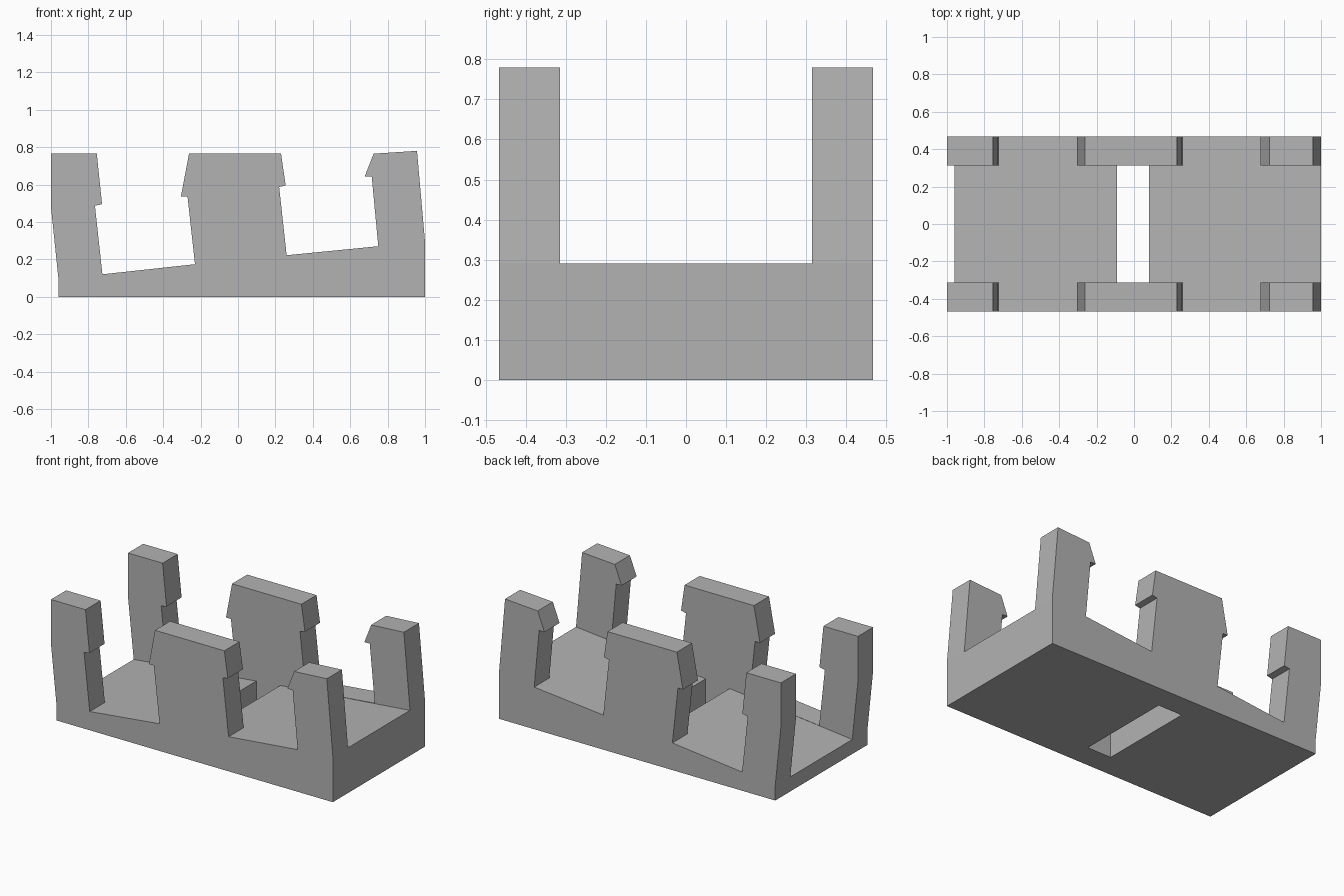
import bpy
import bmesh

default = bpy.data.objects.get("Cube")
if default:
    bpy.data.objects.remove(default, do_unlink=True)

grey = bpy.data.materials.new("plain grey")
grey.use_nodes = True
colour = (0.45, 0.45, 0.45, 1)
grey.diffuse_color = colour
grey.node_tree.nodes["Principled BSDF"].inputs["Base Color"].default_value = colour


def extrude_profile(name, profile, half_width):
    """Extrude an x-z outline along y, centred on y = 0."""
    bm = bmesh.new()
    face = bm.faces.new([bm.verts.new((x, -half_width, z)) for x, z in profile])
    result = bmesh.ops.extrude_face_region(bm, geom=[face])
    moved = [v for v in result["geom"] if isinstance(v, bmesh.types.BMVert)]
    bmesh.ops.translate(bm, verts=moved, vec=(0, 2 * half_width, 0))
    bmesh.ops.recalc_face_normals(bm, faces=bm.faces)
    mesh = bpy.data.meshes.new(name)
    bm.to_mesh(mesh)
    bm.free()
    mesh.materials.append(grey)
    obj = bpy.data.objects.new(name, mesh)
    bpy.context.collection.objects.link(obj)
    return obj


# Side outline: base, then each post with its snap hook
base_left = [(-0.96, 0)]
left_post = [(-0.96, 0.095), (-1, 0.48), (-1, 0.765), (-0.755, 0.765),
             (-0.727, 0.495), (-0.765, 0.487), (-0.725, 0.12)]
middle_post = [(-0.23, 0.174), (-0.27, 0.537), (-0.305, 0.537), (-0.262, 0.765),
               (0.23, 0.765), (0.255, 0.595), (0.22, 0.587), (0.26, 0.222)]
right_post = [(0.75, 0.27), (0.715, 0.642), (0.677, 0.642), (0.725, 0.765),
              (0.957, 0.78), (1, 0.292)]
base_right = [(1, 0)]
clip = extrude_profile("double_clip_body",
                       base_left + left_post + middle_post + right_post + base_right,
                       0.467)

# Channel between the side walls, with sloping floors and a slot through the base
channel = extrude_profile("channel_cutter",
                          [(-1.1, 0.078), (-0.09, 0.187), (-0.09, -0.1), (0.08, -0.1),
                           (0.08, 0.204), (1.1, 0.30), (1.1, 1), (-1.1, 1)],
                          0.314)
channel.hide_render = True

cut = clip.modifiers.new("channel", "BOOLEAN")
cut.operation = "DIFFERENCE"
cut.solver = "EXACT"
cut.object = channel
bpy.context.view_layer.objects.active = clip
clip.select_set(True)
bpy.ops.object.modifier_apply(modifier=cut.name)
bpy.data.objects.remove(channel, do_unlink=True)
